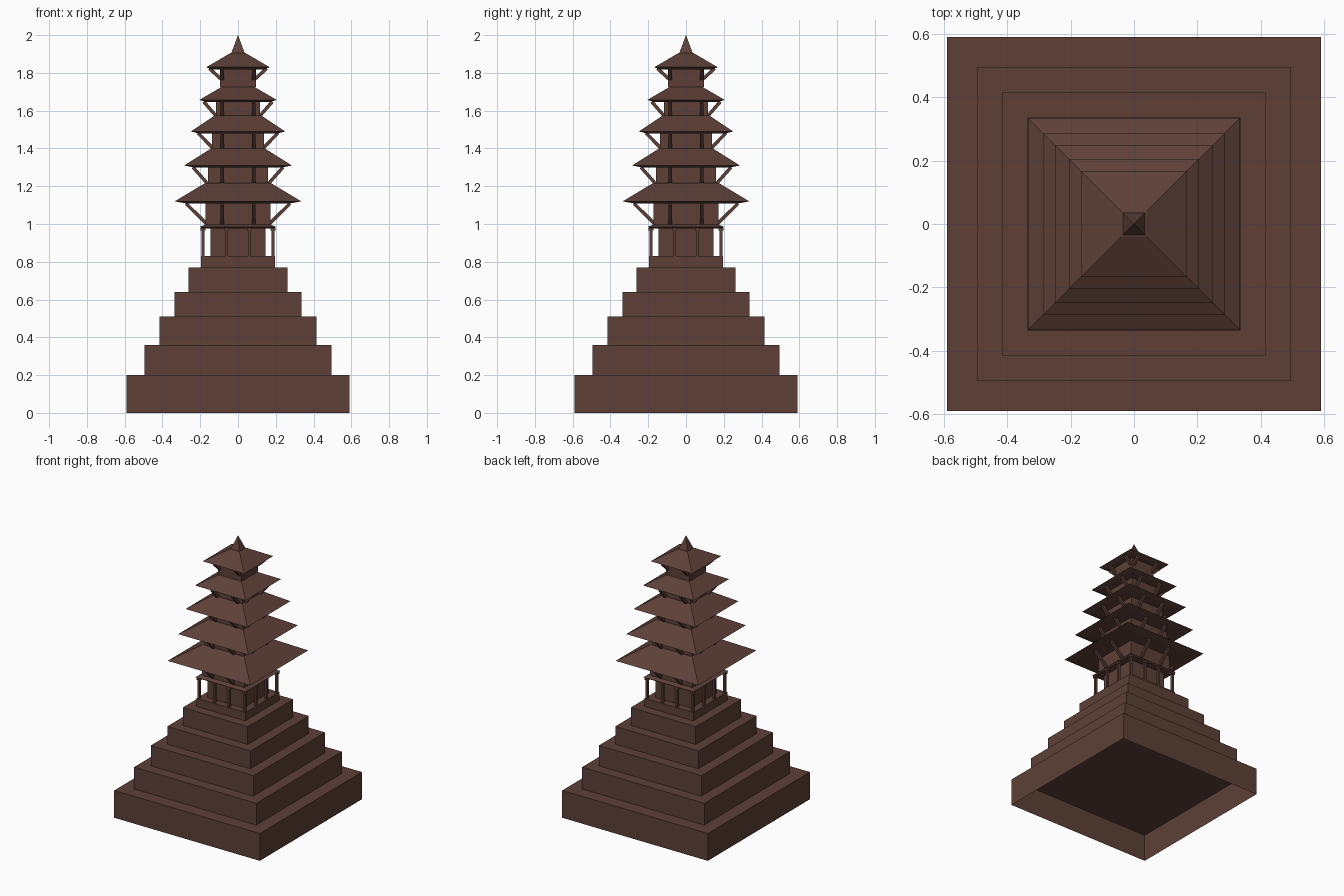
import bpy, bmesh, math
from mathutils import Vector, Matrix

if "Cube" in bpy.data.objects:
    bpy.data.objects.remove(bpy.data.objects["Cube"])

brown = bpy.data.materials.new("dark brown")
brown.diffuse_color = (0.109, 0.0513, 0.0382, 1)
brown.use_nodes = True
brown.node_tree.nodes["Principled BSDF"].inputs["Base Color"].default_value = brown.diffuse_color


def finish(bm, name):
    me = bpy.data.meshes.new(name)
    bmesh.ops.recalc_face_normals(bm, faces=bm.faces)
    bm.to_mesh(me)
    bm.free()
    me.materials.append(brown)
    ob = bpy.data.objects.new(name, me)
    bpy.context.collection.objects.link(ob)
    return ob


def stack(name, levels, open_bottom=False):
    """Square cross-sections (half width, z) joined into one solid."""
    bm = bmesh.new()
    rings = []
    for h, z in levels:
        rings.append([bm.verts.new((sx * h, sy * h, z))
                      for sx, sy in ((-1, -1), (1, -1), (1, 1), (-1, 1))])
    for a, b in zip(rings, rings[1:]):
        for i in range(4):
            j = (i + 1) % 4
            bm.faces.new((a[i], a[j], b[j], b[i]))
    if not open_bottom:
        bm.faces.new(rings[0][::-1])
    bm.faces.new(rings[-1])
    bmesh.ops.remove_doubles(bm, verts=bm.verts, dist=1e-6)
    return finish(bm, name)


def bar(bm, a, b, w):
    """Square bar of width w between two points."""
    a, b = Vector(a), Vector(b)
    d = b - a
    side = Vector((0, 0, 1)).cross(d)
    side = side.normalized() if side.length > 1e-6 else Vector((1, 0, 0))
    up = d.cross(side).normalized()
    ends = [[bm.verts.new(p + side * s * w / 2 + up * t * w / 2)
             for s, t in ((-1, -1), (1, -1), (1, 1), (-1, 1))] for p in (a, b)]
    for i in range(4):
        j = (i + 1) % 4
        bm.faces.new((ends[0][i], ends[0][j], ends[1][j], ends[1][i]))
    bm.faces.new(ends[0][::-1])
    bm.faces.new(ends[1])


# stepped plinth, open underneath
steps = [(0.59, 0, 0.20), (0.495, 0.20, 0.36), (0.415, 0.36, 0.51),
         (0.337, 0.51, 0.64), (0.263, 0.64, 0.77), (0.197, 0.77, 0.83)]
for i, (h, z0, z1) in enumerate(steps):
    stack(f"plinth_step_{i + 1}", [(h, z0), (h, z1)], open_bottom=True)

# sanctum room with surrounding colonnade
stack("sanctum", [(0.145, 0.83), (0.145, 0.985)])
stack("colonnade_cornice", [(0.192, 0.977), (0.202, 0.985), (0.172, 0.997)])
bm = bmesh.new()
for k in range(4):
    rot = Matrix.Rotation(k * math.pi / 2, 3, 'Z')
    for x in (-0.185, -0.06, 0.06):
        p = rot @ Vector((x, -0.185, 0))
        up = Vector((0, 0, 1))
        bar(bm, p + up * 0.83, p + up * 0.98, 0.016)      # post
        bar(bm, p + up * 0.965, p + up * 0.98, 0.026)     # capital
finish(bm, "colonnade_posts")

# storeys: body half, body z, eave z, eave half, roof top z, roof top half,
# strut foot (radius, z), strut head (radius, z)
storeys = [
    (0.172, 0.985, 1.12, 0.335, 1.218, 0.172, (0.165, 1.00), (0.275, 1.108)),
    (0.160, 1.218, 1.31, 0.285, 1.400, 0.142, (0.158, 1.21), (0.238, 1.300)),
    (0.137, 1.400, 1.49, 0.250, 1.575, 0.122, (0.136, 1.405), (0.212, 1.482)),
    (0.116, 1.575, 1.657, 0.205, 1.725, 0.088, (0.114, 1.57), (0.182, 1.648)),
    (0.095, 1.725, 1.83, 0.168, 1.905, 0.040, (0.093, 1.77), (0.152, 1.824)),
]
for i, (bh, bz, ez, eh, tz, th, foot, head) in enumerate(storeys, 1):
    stack(f"storey_wall_{i}", [(bh, bz), (bh, ez)])
    stack(f"storey_roof_{i}", [(eh * 0.82, ez - 0.011), (eh, ez), (th, tz)])
    # slanted struts holding the eaves, two on each side
    bm = bmesh.new()
    for k in range(4):
        rot = Matrix.Rotation(k * math.pi / 2, 3, 'Z')
        for x in (-0.083, 0.083):
            bar(bm, rot @ Vector((x, -foot[0], foot[1])),
                rot @ Vector((x, -head[0], head[1])), 0.018)
    finish(bm, f"eave_struts_{i}")

# pointed finial
stack("finial", [(0.037, 1.90), (0.0004, 2.0)])
